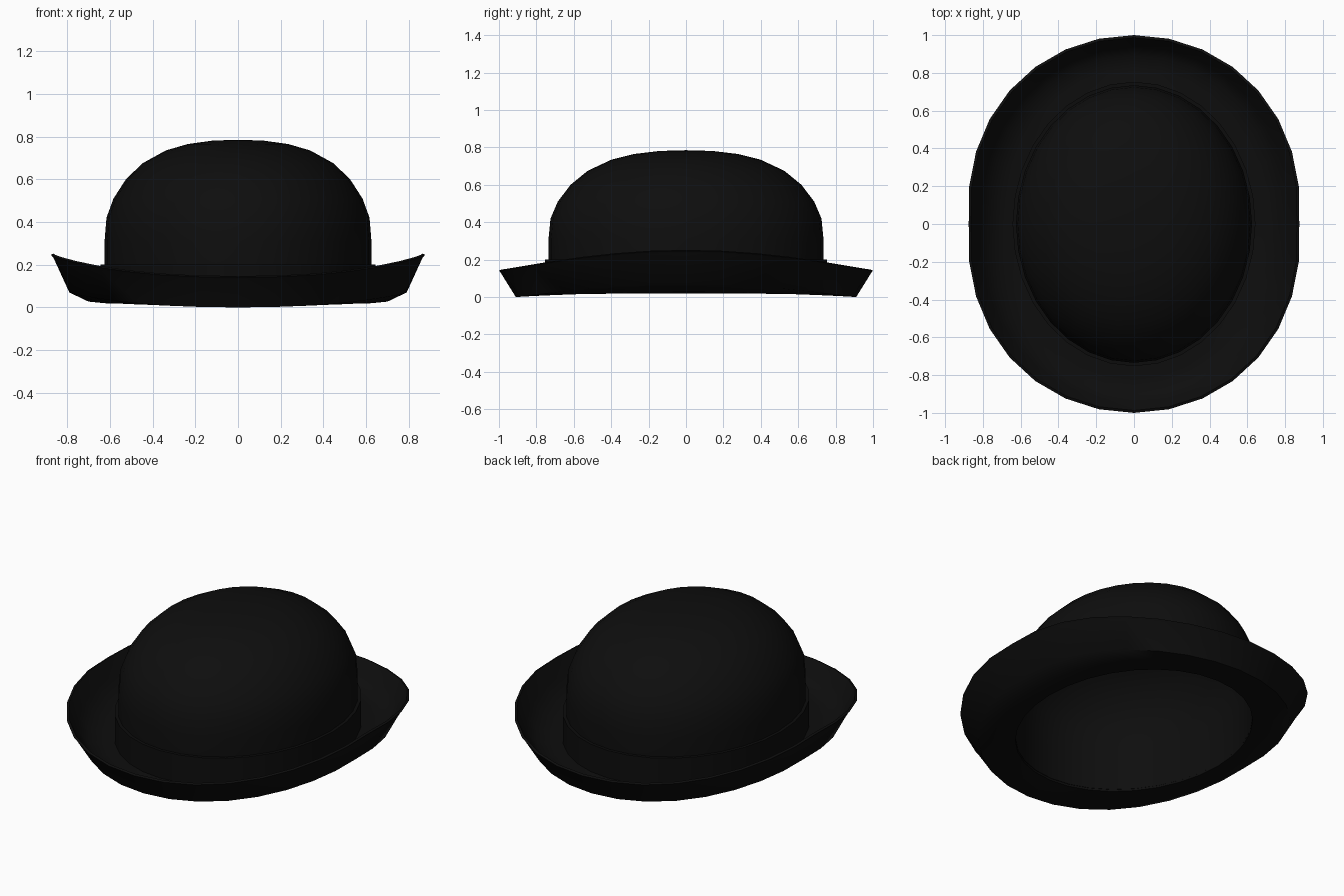
import bpy, bmesh, math

if "Cube" in bpy.data.objects:
    bpy.data.objects.remove(bpy.data.objects["Cube"])

N = 32  # sides around the hat


def material(name, rgb):
    m = bpy.data.materials.new(name)
    m.diffuse_color = (*rgb, 1)
    m.use_nodes = True
    m.node_tree.nodes["Principled BSDF"].inputs["Base Color"].default_value = m.diffuse_color
    return m


felt = material("black felt", (0.0042, 0.0042, 0.0042))
ribbon = material("black ribbon", (0.0038, 0.0038, 0.0038))


def oval_loft(name, rings, mat, closed=False):
    """Loft rings of (rx, ry, z_at_sides, z_at_ends, fullness); rx = 0 makes a pole."""
    bm = bmesh.new()
    loops = []
    for rx, ry, zs, ze, full in rings:
        if rx == 0:
            loops.append([bm.verts.new((0, 0, zs))] * N)
            continue
        loop = []
        for i in range(N):
            a = 2 * math.pi * i / N
            s, c = math.sin(a), math.cos(a)
            x = rx * s * (1 + full * abs(c))
            loop.append(bm.verts.new((x, ry * c, ze + (zs - ze) * abs(s) ** 2.3)))
        loops.append(loop)
    pairs = list(zip(loops, loops[1:]))
    if closed:
        pairs.append((loops[-1], loops[0]))
    for lo, hi in pairs:
        for i in range(N):
            j = (i + 1) % N
            corners = list(dict.fromkeys([lo[i], lo[j], hi[j], hi[i]]))
            if len(corners) > 2:  # nothing to fill between two poles
                bm.faces.new(corners)
    bmesh.ops.recalc_face_normals(bm, faces=bm.faces)
    me = bpy.data.meshes.new(name)
    bm.to_mesh(me)
    bm.free()
    me.materials.append(mat)
    ob = bpy.data.objects.new(name, me)
    bpy.context.collection.objects.link(ob)
    bpy.ops.object.select_all(action='DESELECT')
    ob.select_set(True)
    bpy.context.view_layer.objects.active = ob
    bpy.ops.object.shade_smooth_by_angle(angle=math.radians(50))
    return ob


# Crown: hollow dome, outer skin up to the pole and inner skin back down
dome = [(.625, .03), (.625, .20), (.625, .31), (.616, .42), (.583, .51), (.525, .60),
        (.447, .675), (.338, .735), (.235, .765), (.12, .781)]
T = 0.018
outer = [(r, r * 1.176, z, z, 0) for r, z in dome] + [(0, 0, .785, .785, 0)]
inner = [(0, 0, .785 - T, .785 - T, 0)]
for r, z in reversed(dome):
    k = r - T * r / .625
    zi = z - T * max(0, (z - .2) / .585)
    inner.append((k, k * 1.176, zi, zi, 0))
oval_loft("crown", outer + inner, felt, closed=True)

# Brim: thin curled ring, turned up higher at the sides than at the ends
oval_loft("brim", [
    (.607, .717, .018, .018, 0),
    (.70, .82, .027, .006, .04),
    (.79, .91, .07, .0, .06),
    (.866, .992, .236, .132, .085),
    (.875, 1.0, .247, .141, .09),
    (.862, .987, .252, .147, .09),
    (.815, .94, .16, .075, .08),
    (.772, .893, .09, .026, .06),
    (.695, .81, .047, .028, .04),
    (.607, .717, .036, .036, 0)], felt, closed=True)

# Ribbon band around the base of the crown
oval_loft("hat_band", [
    (.62, .73, .03, .03, 0),
    (.643, .753, .03, .03, 0),
    (.643, .753, .20, .20, 0),
    (.62, .73, .20, .20, 0)], ribbon, closed=True)
